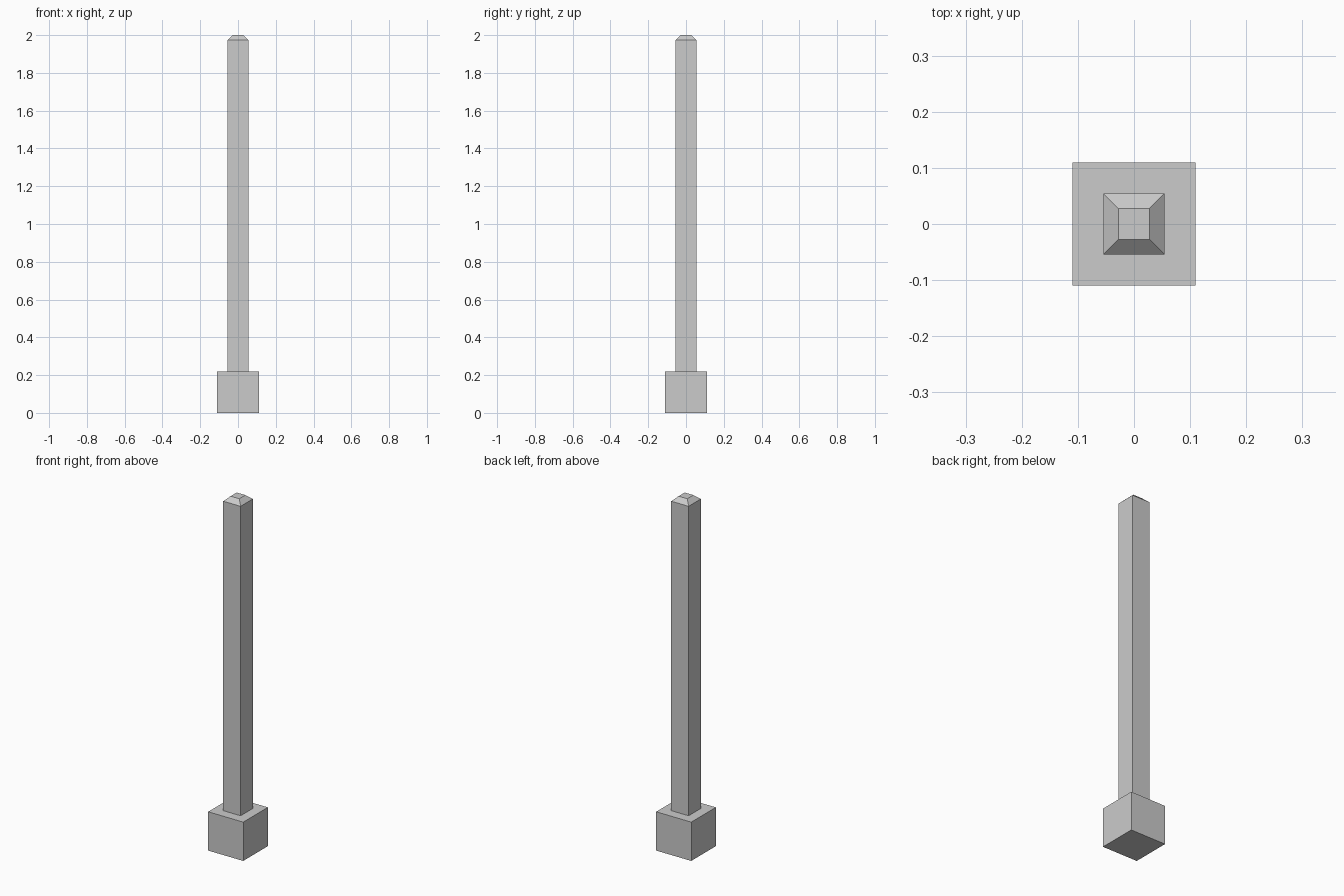
import bpy
import bmesh

if "Cube" in bpy.data.objects:
    bpy.data.objects.remove(bpy.data.objects["Cube"])


def square_stack(name, sections):
    """Flat-faced square column through (half_width, z) sections."""
    bm = bmesh.new()
    rings = [[bm.verts.new((sx * h, sy * h, z))
              for sx, sy in ((-1, -1), (1, -1), (1, 1), (-1, 1))]
             for h, z in sections]
    for low, high in zip(rings, rings[1:]):
        for i in range(4):
            j = (i + 1) % 4
            bm.faces.new((low[i], low[j], high[j], high[i]))
    bm.faces.new(rings[0][::-1])
    bm.faces.new(rings[-1])
    mesh = bpy.data.meshes.new(name)
    bm.to_mesh(mesh)
    bm.free()
    obj = bpy.data.objects.new(name, mesh)
    bpy.context.collection.objects.link(obj)
    return obj


# Square footing block
square_stack("base_block", [(0.11, 0), (0.11, 0.22)])

# Tall post with a chamfered top
square_stack("post", [(0.0545, 0.22), (0.0545, 1.975), (0.0275, 2.0)])
